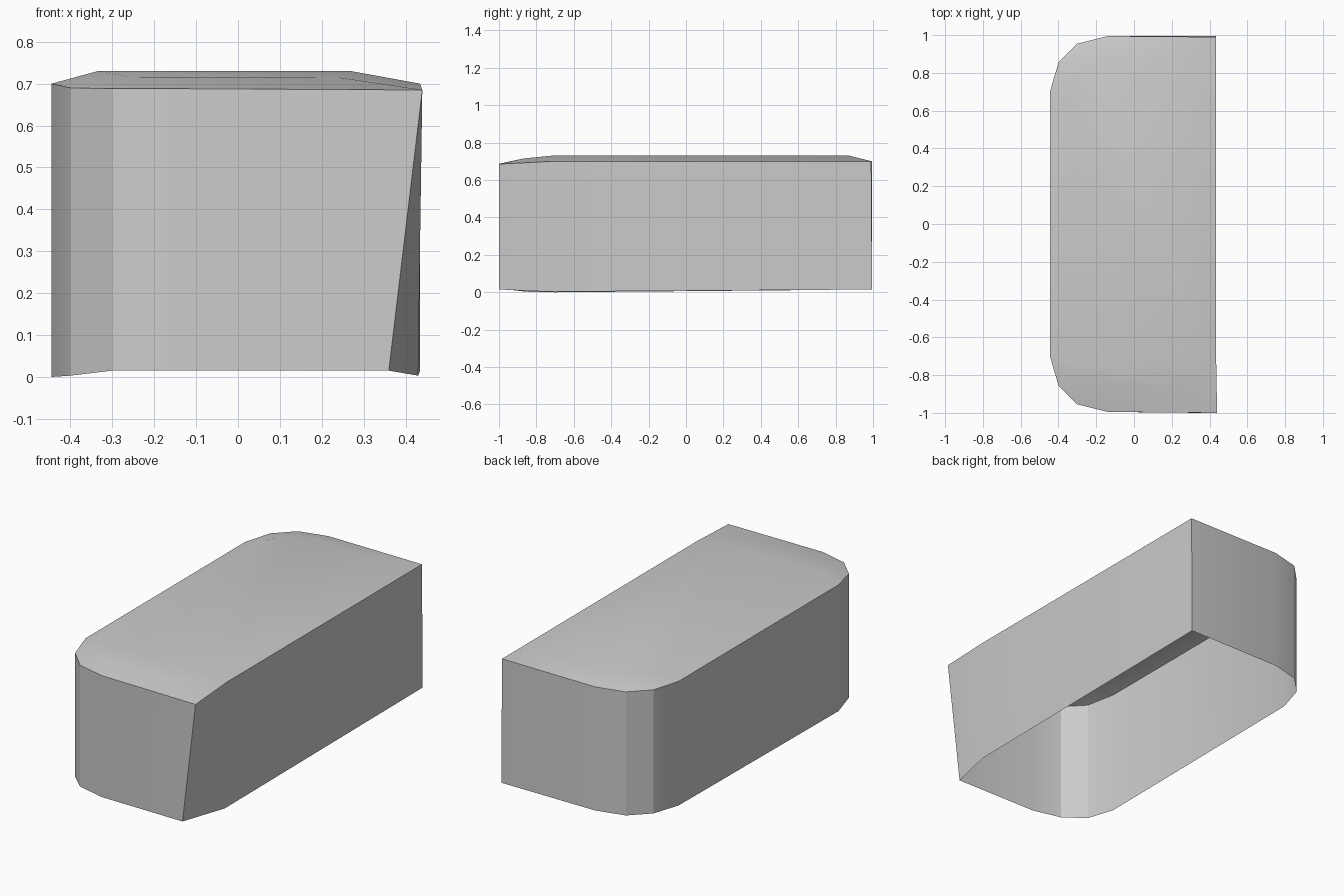
import bpy, bmesh

if "Cube" in bpy.data.objects:
    bpy.data.objects.remove(bpy.data.objects["Cube"])

# Left-hand rounded corner of the plan (x, distance from middle in y)
RIM = [(-0.14, 0.995), (-0.30, 0.955), (-0.40, 0.855), (-0.445, 0.70)]
INNER = [(-0.15, 0.87), (-0.25, 0.85), (-0.30, 0.79), (-0.335, 0.72)]


def loop(bm, corner, front_z, back_z, right):
    """One horizontal ring: front corner, back corner, then the right side."""
    pts = [(x, -y, z) for (x, y), z in zip(corner, front_z)]
    pts += [(x, y, z) for (x, y), z in reversed(list(zip(corner, back_z)))]
    return [bm.verts.new(p) for p in pts + right]


bm = bmesh.new()

# Open lower edge, with the front right corner pulled inwards
bottom = loop(bm, RIM, [0.015, 0.015, 0.003, 0.0], [0.015, 0.015, 0.015, 0.012],
              [(0.435, 0.995, 0.015), (0.43, -0.73, 0.003), (0.36, -1.0, 0.015)])
# Upper rim where the walls meet the sloped shoulder
rim = loop(bm, RIM, [0.688, 0.688, 0.69, 0.70], [0.70] * 4,
           [(0.435, 0.99, 0.70), (0.435, -0.72, 0.70), (0.44, -1.0, 0.685)])
# Raised top panel, dipping towards the front
top = loop(bm, INNER, [0.715, 0.715, 0.72, 0.73], [0.73] * 4,
           [(0.26, 0.875, 0.73), (0.27, -0.72, 0.73), (0.24, -0.87, 0.715)])

# Walls and shoulder
for low, high in ((bottom, rim), (rim, top)):
    n = len(low)
    for i in range(n):
        j = (i + 1) % n
        bm.faces.new((low[i], high[i], high[j], low[j]))

# Flat top and its sloping front strip
bm.faces.new(top[3:10])
bm.faces.new(top[:4] + top[9:])
bmesh.ops.recalc_face_normals(bm, faces=bm.faces)
if sum(f.normal.z for f in bm.faces) < 0:
    bmesh.ops.reverse_faces(bm, faces=bm.faces)

mesh = bpy.data.meshes.new("cover_shell")
bm.to_mesh(mesh)
bm.free()
shell = bpy.data.objects.new("cover_shell", mesh)
bpy.context.collection.objects.link(shell)

# Soft shading on the shallow slopes, crisp corner facets
bpy.context.view_layer.objects.active = shell
shell.select_set(True)
bpy.ops.object.shade_smooth_by_angle(angle=0.38)
